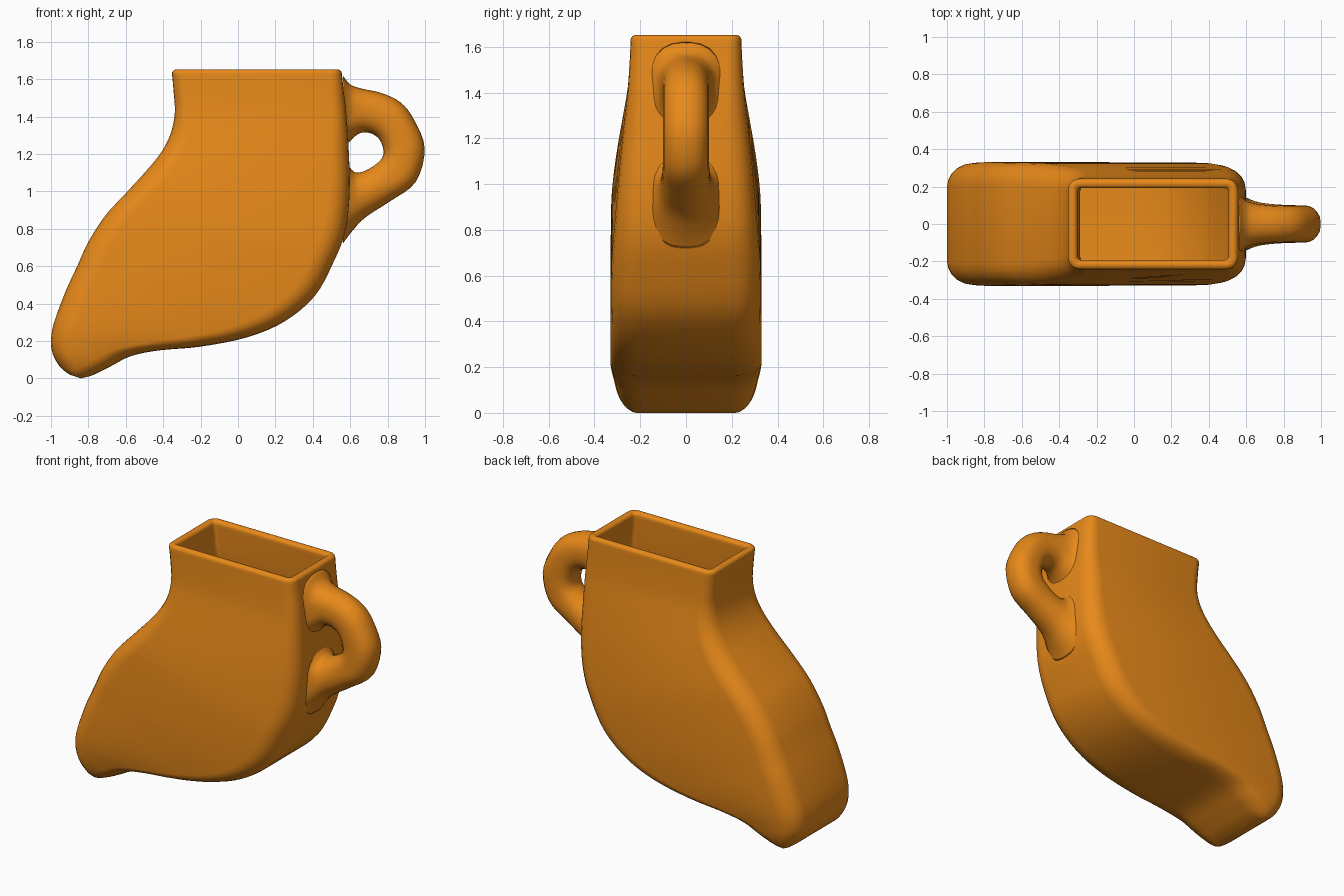
import bpy, bmesh, math
from mathutils import Vector

cube = bpy.data.objects.get("Cube")
if cube:
    bpy.data.objects.remove(cube)

glaze = bpy.data.materials.new("orange glaze")
glaze.use_nodes = True
COLOR = (0.80, 0.25, 0.01, 1)
glaze.diffuse_color = COLOR
glaze.node_tree.nodes["Principled BSDF"].inputs["Base Color"].default_value = COLOR


def spline(rows, steps=4):
    """Catmull-Rom interpolation through section rows."""
    rows = [Vector(r) for r in rows]
    out = []
    for i in range(len(rows) - 1):
        a, b = rows[max(i - 1, 0)], rows[i]
        c, d = rows[i + 1], rows[min(i + 2, len(rows) - 1)]
        for s in range(steps):
            t = s / steps
            out.append(0.5 * (2 * b + (c - a) * t + (2 * a - 5 * b + 4 * c - d) * t * t
                              + (3 * b - a - 3 * c + d) * t ** 3))
    return out + [rows[-1]]


def ring(row, inset=0.0, arc=6):
    """Rounded rectangle spanning two side points (x, z), with half width and corner radius."""
    a, b = Vector((row[0], 0, row[1])), Vector((row[2], 0, row[3]))
    u, mid = (b - a).normalized(), (a + b) / 2
    half_u, half_v = (b - a).length / 2 - inset, row[4] - inset
    r = min(max(row[5] - inset, 0.02), 0.98 * half_u, 0.98 * half_v)
    pts = []
    for q, (su, sv) in enumerate(((1, 1), (-1, 1), (-1, -1), (1, -1))):
        for k in range(arc):
            ang = (q + k / (arc - 1)) * math.pi / 2
            p = mid + u * (su * (half_u - r) + r * math.cos(ang))
            p.y = sv * (half_v - r) + r * math.sin(ang)
            pts.append(p)
    return pts


def loft(name, rings):
    """Skin a list of rings, capping both ends."""
    bm = bmesh.new()
    loops = [[bm.verts.new(p) for p in pts] for pts in rings]
    n = len(loops[0])
    for lo, hi in zip(loops, loops[1:]):
        for i in range(n):
            j = (i + 1) % n
            bm.faces.new((lo[i], lo[j], hi[j], hi[i]))
    bm.faces.new(loops[0])
    bm.faces.new(loops[-1])
    bmesh.ops.recalc_face_normals(bm, faces=bm.faces)
    for f in bm.faces:
        f.smooth = True
    mesh = bpy.data.meshes.new(name)
    bm.to_mesh(mesh)
    bm.free()
    mesh.materials.append(glaze)
    obj = bpy.data.objects.new(name, mesh)
    bpy.context.collection.objects.link(obj)
    return obj


# Body sections from toe to neck: shin x, z, heel x, z, half width, corner radius
body = spline([
    (-.90, .02, -.84, .00, .24, .05),
    (-.95, .06, -.77, .02, .275, .09),
    (-.99, .13, -.68, .065, .30, .11),
    (-1.0, .21, -.57, .12, .315, .12),
    (-.98, .31, -.42, .15, .325, .12),
    (-.92, .47, -.20, .17, .33, .12),
    (-.86, .60, .05, .22, .33, .12),
    (-.80, .73, .25, .305, .33, .12),
    (-.71, .87, .41, .44, .328, .12),
    (-.60, .99, .51, .62, .325, .12),
    (-.49, 1.11, .575, .79, .312, .12),
    (-.41, 1.21, .597, 1.0, .295, .11),
    (-.36, 1.31, .592, 1.22, .275, .10),
    (-.338, 1.42, .58, 1.40, .255, .08),
    (-.345, 1.54, .565, 1.54, .246, .07),
    (-.353, 1.63, .555, 1.63, .242, .06),
])

# Rolled rim, then the inner wall running back down into the foot
WALL = 0.05
rings = [ring(r) for r in body]
for i in range(1, 10):
    ang = math.pi * i / 10
    pts = ring(body[-1], WALL / 2 * (1 - math.cos(ang)))
    rings.append([p + Vector((0, 0, 0.022 * math.sin(ang))) for p in pts])
rings += [ring(r, WALL) for r in reversed(body[14:])]
loft("mug_body", rings)

# Handle sections from upper to lower root: outer x, z, inner x, z, half width, radius
handle = spline([
    (.56, 1.62, .565, 1.22, .16, .14),
    (.60, 1.572, .60, 1.27, .125, .11),
    (.66, 1.55, .65, 1.31, .108, .10),
    (.77, 1.525, .70, 1.313, .10, .095),
    (.87, 1.475, .745, 1.29, .10, .095),
    (.94, 1.385, .77, 1.25, .10, .09),
    (.998, 1.23, .777, 1.20, .10, .09),
    (.95, 1.05, .755, 1.16, .10, .09),
    (.81, .945, .69, 1.115, .105, .095),
    (.68, .86, .635, 1.10, .118, .11),
    (.605, .78, .60, 1.125, .14, .13),
    (.56, .72, .57, 1.18, .16, .14),
])
loft("mug_handle", [ring(r) for r in handle])
